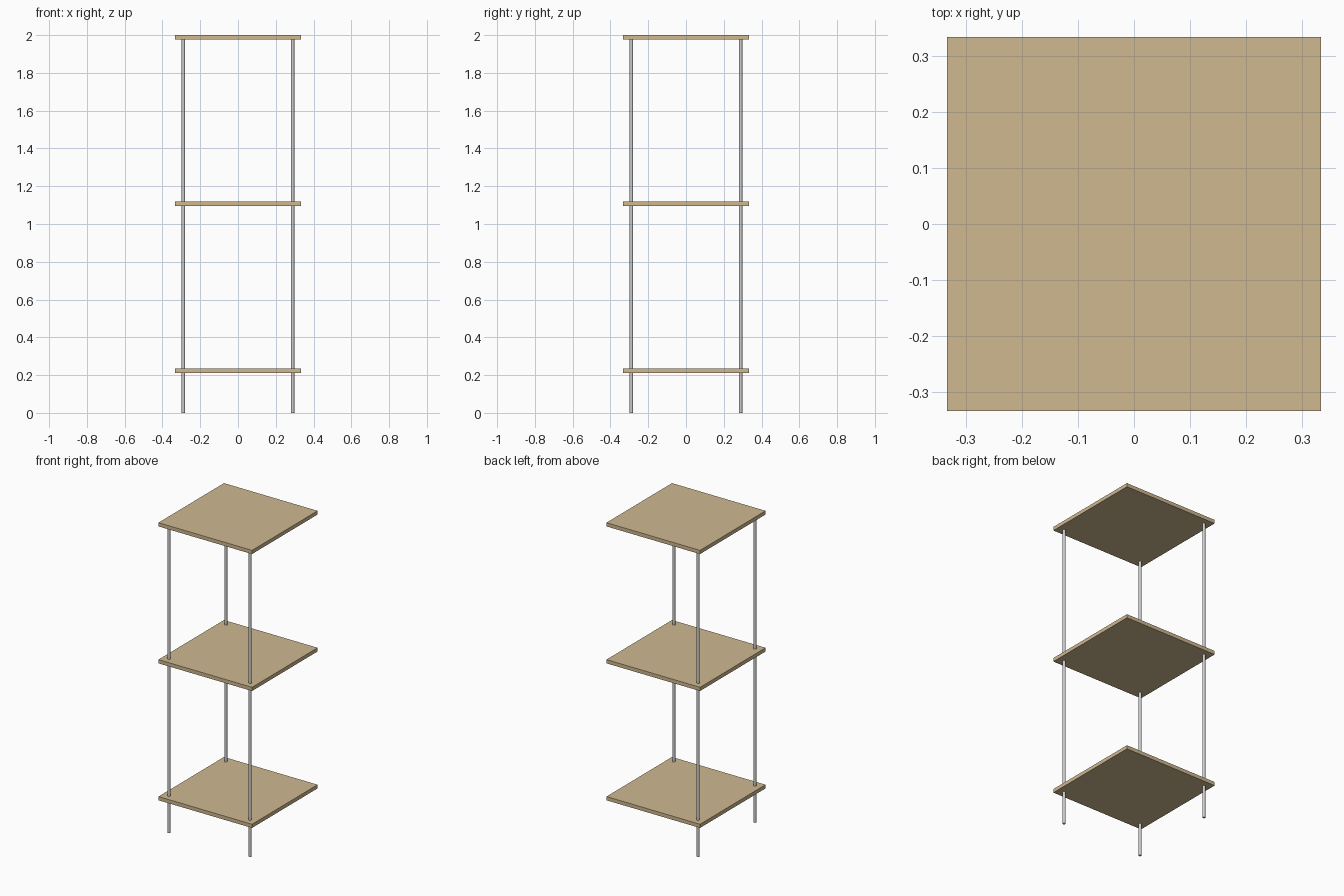
import bpy

if "Cube" in bpy.data.objects:
    bpy.data.objects.remove(bpy.data.objects["Cube"])

SIDE = 0.667      # shelf width and depth
THICK = 0.024     # shelf thickness
POST_R = 0.009
INSET = 0.289     # post distance from centre


def material(name, color):
    m = bpy.data.materials.new(name)
    m.diffuse_color = color
    m.use_nodes = True
    m.node_tree.nodes["Principled BSDF"].inputs["Base Color"].default_value = m.diffuse_color
    return m


wood = material("wood", (0.62, 0.48, 0.28, 1))


def shelf(name, top):
    bpy.ops.mesh.primitive_cube_add(size=1, location=(0, 0, top - THICK / 2))
    ob = bpy.context.object
    ob.name = name
    ob.scale = (SIDE, SIDE, THICK)
    bpy.ops.object.transform_apply(location=False, rotation=False, scale=True)
    ob.data.materials.append(wood)


def post(name, x, y):
    bpy.ops.mesh.primitive_cylinder_add(vertices=32, radius=POST_R, depth=2.0,
                                        location=(x, y, 1.0))
    bpy.context.object.name = name
    bpy.ops.object.shade_smooth_by_angle()


# Three evenly spaced square shelves
for name, top in (("bottom_shelf", 0.236), ("middle_shelf", 1.118), ("top_shelf", 2.0)):
    shelf(name, top)

# Three full-height posts; the back right corner is left open
post("front_left_post", -INSET, -INSET)
post("front_right_post", INSET, -INSET)
post("back_left_post", -INSET, INSET)
